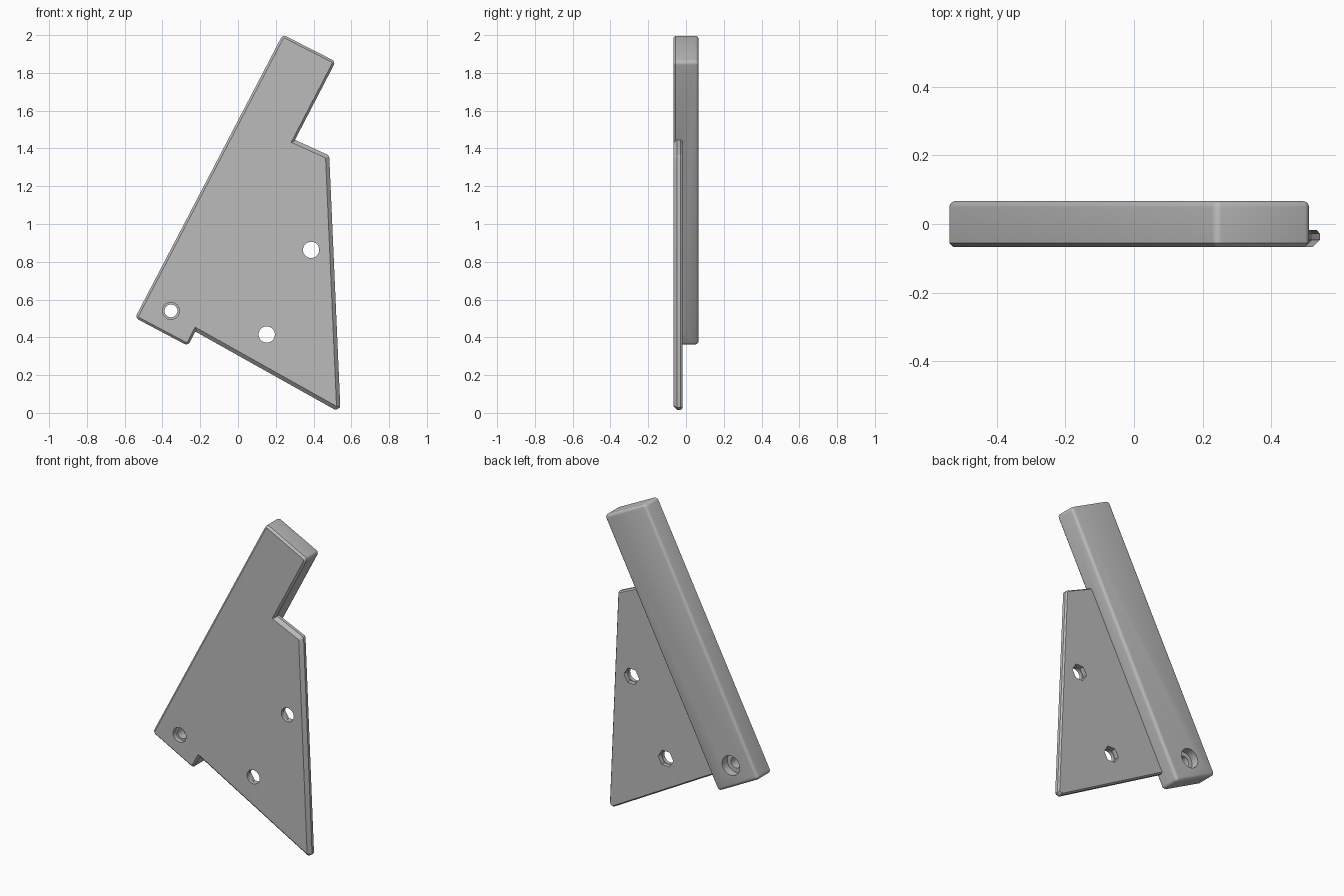
import bpy, bmesh, math
from mathutils import Vector

cube = bpy.data.objects.get("Cube")
if cube:
    bpy.data.objects.remove(cube, do_unlink=True)

grey = bpy.data.materials.new("plain grey")
grey.use_nodes = True
colour = (0.5, 0.5, 0.5, 1)
grey.diffuse_color = colour
grey.node_tree.nodes["Principled BSDF"].inputs["Base Color"].default_value = colour

FRONT, BACK, PLATE_BACK = -0.067, 0.067, -0.018


def make_object(name, bm):
    bmesh.ops.recalc_face_normals(bm, faces=bm.faces)
    mesh = bpy.data.meshes.new(name)
    bm.to_mesh(mesh)
    bm.free()
    mesh.materials.append(grey)
    ob = bpy.data.objects.new(name, mesh)
    bpy.context.collection.objects.link(ob)
    return ob


def inset_outline(points, inset, radius, steps=3):
    """Convex clockwise outline, moved inward, with rounded corners."""
    pts = [Vector(p) for p in points]
    result = []
    for i, p in enumerate(pts):
        a = (p - pts[i - 1]).normalized()
        b = (pts[(i + 1) % len(pts)] - p).normalized()
        na, nb = Vector((-a.y, a.x)), Vector((-b.y, b.x))
        centre = p - (na + nb) * radius / (1 + na.dot(nb))
        for k in range(steps + 1):
            n = na.lerp(nb, k / steps).normalized()
            result.append(centre + n * (radius - inset))
    return result


def layered_solid(name, points, layers, radius):
    """Stack of outlines along y, given as (y, inset)."""
    bm = bmesh.new()
    rings = [[bm.verts.new((p.x, y, p.y)) for p in inset_outline(points, inset, radius)]
             for y, inset in layers]
    count = len(rings[0])
    for r0, r1 in zip(rings, rings[1:]):
        for i in range(count):
            j = (i + 1) % count
            bm.faces.new((r0[i], r0[j], r1[j], r1[i]))
    bm.faces.new(rings[0])
    bm.faces.new(rings[-1])
    return make_object(name, bm)


def cutter(x, z, radius, y0, y1, sides, turn=0):
    bm = bmesh.new()
    ring = [bm.verts.new((x + radius * math.cos(turn + math.tau * i / sides), y0,
                          z + radius * math.sin(turn + math.tau * i / sides)))
            for i in range(sides)]
    face = bm.faces.new(ring)
    out = bmesh.ops.extrude_face_region(bm, geom=[face])
    verts = [g for g in out["geom"] if isinstance(g, bmesh.types.BMVert)]
    bmesh.ops.translate(bm, verts=verts, vec=(0, y1 - y0, 0))
    ob = make_object("hole_cutter", bm)
    ob.hide_render = True
    return ob


def combine(target, other, operation):
    mod = target.modifiers.new(operation.lower(), "BOOLEAN")
    mod.object, mod.operation, mod.solver = other, operation, "EXACT"
    bpy.context.view_layer.objects.active = target
    bpy.ops.object.modifier_apply(modifier=mod.name)
    bpy.data.objects.remove(other, do_unlink=True)


# Leaning bar: chamfered front, rounded back
bar = layered_solid(
    "slanted_bar_bracket",
    [(-0.545, 0.503), (0.237, 2.003), (0.517, 1.86), (-0.265, 0.355)],
    [(FRONT, 0.012), (FRONT + 0.012, 0), (BACK - 0.018, 0), (BACK - 0.009, 0.0025),
     (BACK - 0.0025, 0.009), (BACK, 0.018)], 0.02)

# Thin side plate, running into the bar
plate = layered_solid(
    "side_plate",
    [(0.17, 1.505), (0.483, 1.363), (0.543, 0), (-0.33, 0.489)],
    [(FRONT, 0.02), (FRONT + 0.02, 0), (PLATE_BACK - 0.01, 0), (PLATE_BACK, 0.008)], 0.022)
combine(bar, plate, "UNION")

# Plate screw holes with hexagonal nut pockets behind
for x, z in ((0.387, 0.863), (0.152, 0.415)):
    combine(bar, cutter(x, z, 0.043, -0.2, 0.0, 32), "DIFFERENCE")
    combine(bar, cutter(x, z, 0.052, PLATE_BACK - 0.027, 0.0, 6, math.radians(2)), "DIFFERENCE")

# Stepped pivot hole through the bar
for radius, y0, y1 in ((0.034, -0.2, 0.2), (0.045, -0.2, FRONT + 0.03), (0.06, BACK - 0.05, 0.2)):
    combine(bar, cutter(-0.355, 0.54, radius, y0, y1, 32), "DIFFERENCE")

# Smooth the rounded edges, keep the rest crisp
bpy.ops.object.select_all(action="DESELECT")
bar.select_set(True)
bpy.context.view_layer.objects.active = bar
bpy.ops.object.shade_smooth_by_angle(angle=math.radians(32))
